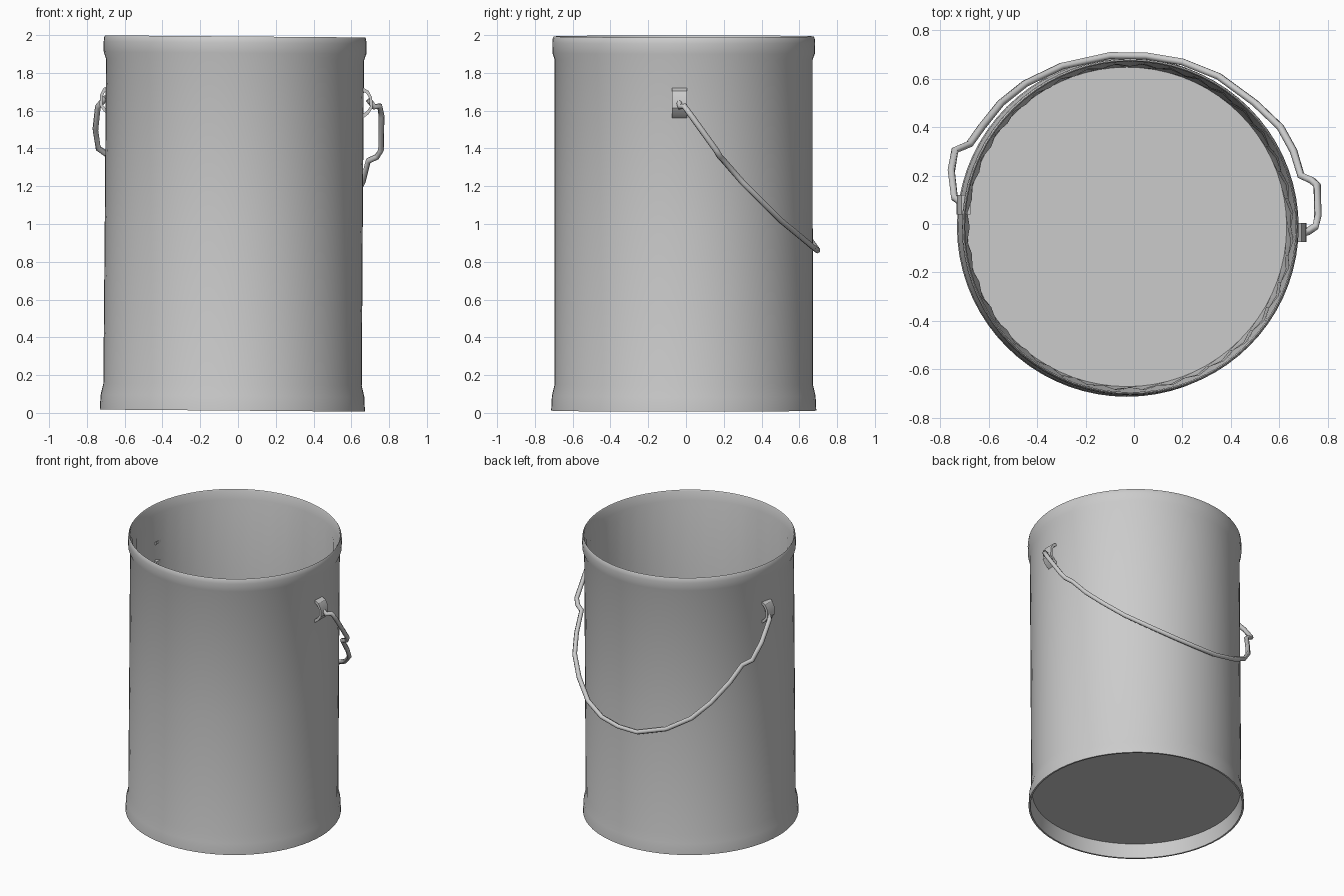
import bpy, bmesh
from math import sin, cos, pi

if "Cube" in bpy.data.objects:
    bpy.data.objects.remove(bpy.data.objects["Cube"])

SEG = 72


def finish(bm, name, angle):
    bmesh.ops.recalc_face_normals(bm, faces=bm.faces[:])
    mesh = bpy.data.meshes.new(name)
    bm.to_mesh(mesh)
    bm.free()
    ob = bpy.data.objects.new(name, mesh)
    bpy.context.collection.objects.link(ob)
    bpy.ops.object.select_all(action='DESELECT')
    ob.select_set(True)
    bpy.context.view_layer.objects.active = ob
    bpy.ops.object.shade_smooth_by_angle(angle=angle)
    return ob


def place(r, z, a):
    # slight lean and tilt of the worn can
    x = r * cos(a) - 0.03 + 0.0075 * z
    return (x, r * sin(a) - 0.012, z - 0.008 * (x + 0.02))


# Can: wall profile (radius, height, ripple) from underside to inner floor
profile = [(0.677, 0.11, 0), (0.69, 0.012, 0), (0.702, 0.012, 0), (0.698, 0.09, 0),
           (0.684, 0.15, 0), (0.683, 1.0, 0), (0.683, 1.87, 0), (0.695, 1.905, 0),
           (0.696, 1.96, 0), (0.693, 1.985, 0), (0.688, 1.993, 0), (0.683, 1.985, 0),
           (0.682, 1.92, 0), (0.669, 1.87, 0.006), (0.670, 1.0, 0.003),
           (0.669, 0.16, 0.006), (0.66, 0.12, 0)]
bm = bmesh.new()
rings = []
for r, z, ripple in profile:
    rings.append([bm.verts.new(place(r + ripple * (1 if i % 2 else -1), z, 2 * pi * i / SEG))
                  for i in range(SEG)])
for lo, hi in zip(rings, rings[1:]):
    for i in range(SEG):
        j = (i + 1) % SEG
        bm.faces.new((lo[i], lo[j], hi[j], hi[i]))
bm.faces.new(rings[0])
bm.faces.new(rings[-1])
finish(bm, "can", 0.7)


# Lugs: raised straps that hold the handle ends
def lug(name, side, x0, y0, z0):
    outer = [(-0.025, 0.085), (0.012, 0.065), (0.030, 0.03), (0.033, -0.025),
             (0.010, -0.06), (-0.025, -0.085)]
    inner = [(-0.025, -0.06), (0.0, -0.045), (0.018, -0.02), (0.016, 0.025),
             (0.0, 0.05), (-0.025, 0.065)]
    bm = bmesh.new()
    loops = [[bm.verts.new((x0 + side * dx, y0 + dy, z0 + dz)) for dx, dz in outer + inner]
             for dy in (-0.04, 0.04)]
    n = len(loops[0])
    for i in range(n):
        j = (i + 1) % n
        bm.faces.new((loops[0][i], loops[0][j], loops[1][j], loops[1][i]))
    bm.faces.new(loops[0])
    bm.faces.new(loops[1])
    finish(bm, name, 0.5)


lug("right_lug", 1, 0.68, -0.035, 1.64)
lug("left_lug", -1, -0.70, 0.08, 1.655)

# Handle: bent wire hanging behind the can
path = [(0.69, -0.04, 1.66), (0.72, -0.03, 1.62), (0.75, -0.01, 1.625), (0.76, 0.03, 1.57),
        (0.757, 0.16, 1.39), (0.735, 0.18, 1.355), (0.69, 0.20, 1.335), (0.66, 0.30, 1.22),
        (0.605, 0.40, 1.12), (0.50, 0.50, 1.02), (0.35, 0.61, 0.93), (0.20, 0.67, 0.88),
        (0.05, 0.695, 0.86), (-0.10, 0.696, 0.86), (-0.30, 0.652, 0.92),
        (-0.45, 0.58, 1.01), (-0.55, 0.50, 1.12), (-0.63, 0.40, 1.25),
        (-0.68, 0.33, 1.36), (-0.74, 0.305, 1.40), (-0.755, 0.22, 1.50),
        (-0.742, 0.11, 1.62), (-0.70, 0.08, 1.67)]
curve = bpy.data.curves.new("handle", 'CURVE')
curve.dimensions = '3D'
curve.bevel_depth = 0.016
curve.bevel_resolution = 1
curve.use_fill_caps = True
spline = curve.splines.new('POLY')
spline.points.add(len(path) - 1)
for p, co in zip(spline.points, path):
    p.co = (*co, 1)
handle = bpy.data.objects.new("handle", curve)
bpy.context.collection.objects.link(handle)
